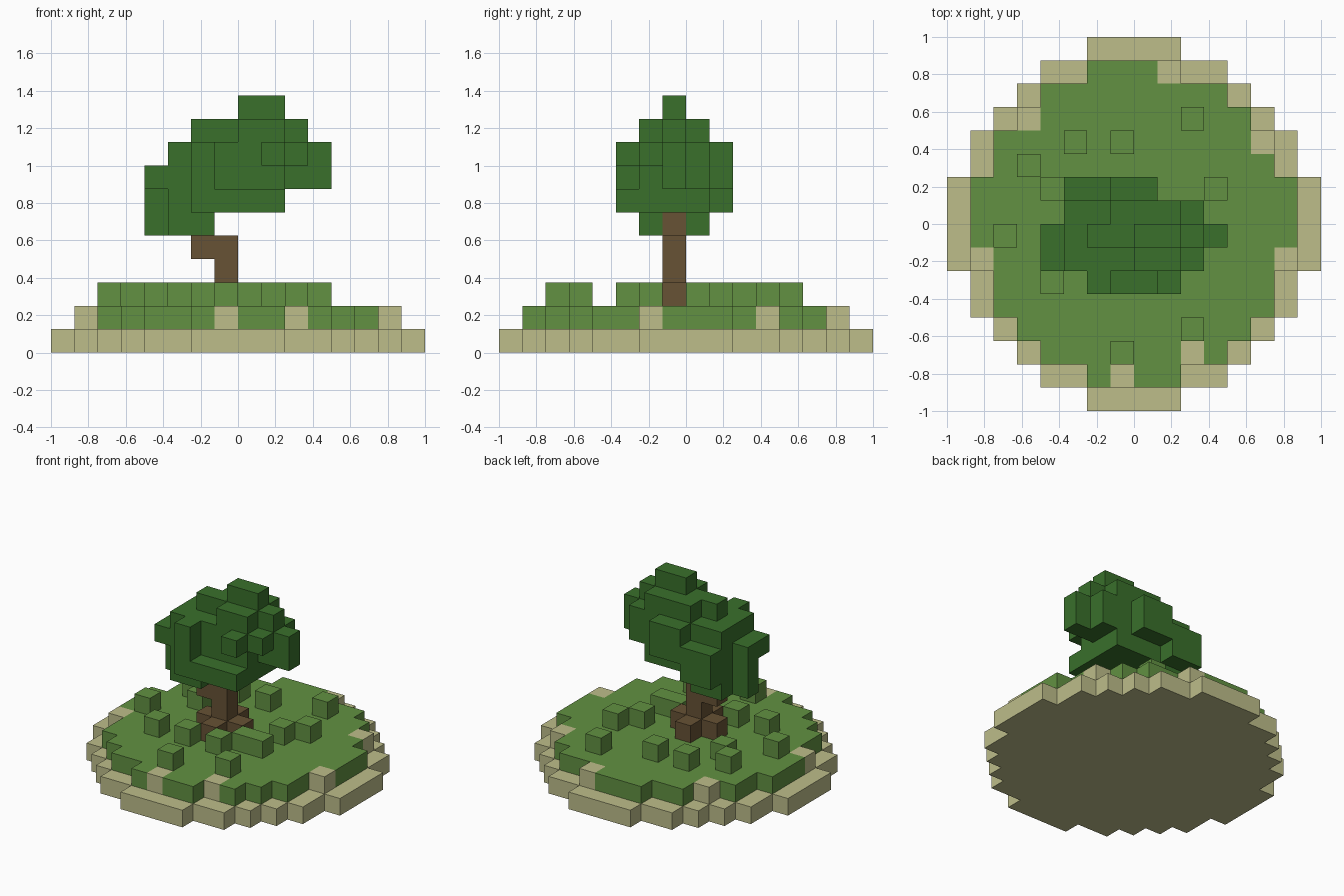
import bpy
import bmesh
from mathutils import Vector

UNIT = 0.125  # edge length of one block

default = bpy.data.objects.get("Cube")
if default:
    bpy.data.objects.remove(default, do_unlink=True)


def make_material(name, red, green, blue):
    mat = bpy.data.materials.new(name)
    mat.use_nodes = True
    colour = (red, green, blue, 1)
    mat.diffuse_color = colour
    mat.node_tree.nodes["Principled BSDF"].inputs["Base Color"].default_value = colour
    return mat


sand = make_material("sand", 0.51, 0.51, 0.255)
grass = make_material("grass green", 0.122, 0.283, 0.054)
leaf = make_material("leaf green", 0.041, 0.162, 0.024)
bark = make_material("bark brown", 0.135, 0.084, 0.035)


def disk(level, half_widths):
    """Round layer of blocks from half widths, mirrored front to back."""
    cells = set()
    for row, half in enumerate(half_widths):
        for x in range(-half, half):
            cells |= {(x, row, level), (x, -1 - row, level)}
    return cells


def rows(level, back, runs):
    """Layer of blocks from one (start, end) run per row, back to front."""
    return {(x, back - step, level)
            for step, (start, end) in enumerate(runs)
            for x in range(start, end)}


def at_level(level, places):
    return {(x, y, level) for x, y in places}


# Island layers
shore = disk(0, [8, 8, 7, 7, 6, 5, 4, 2])
meadow = disk(1, [7, 7, 6, 6, 5, 4, 2])
sandy_spots = at_level(1, [(1, 6), (-5, 4), (5, 3), (-7, -2),
                           (6, -2), (2, -6), (-1, -7)])

# Tufts scattered over the meadow
tufts = at_level(2, [(2, 4), (-3, 3), (-1, 3), (-5, 2), (-4, 1), (3, 1),
                     (2, 0), (-6, -1), (1, -2), (2, -2), (-4, -3),
                     (-2, -3), (0, -3), (2, -5), (-1, -6)])

# Trunk with a cross of roots, bending towards the right at the top
roots = at_level(2, [(-1, -1), (-2, -1), (0, -1), (-1, -2), (-1, 0)])
stem = {(-1, -1, 3), (-1, -1, 4), (-2, -1, 4), (-2, -1, 5)}
trunk = roots | stem

# Leaning crown, bottom layer to top layer
crown = rows(5, 0, [(-3, -1), (-4, -1), (-3, -1)])
crown |= rows(6, 1, [(-3, -1), (-3, 2), (-4, 2), (-3, 2), (-2, 2)])
crown |= rows(7, 1, [(-3, 1), (-3, 3), (-4, 4), (-4, 2), (-2, -1)])
crown |= rows(8, 1, [(-1, 1), (-3, 3), (-3, 4), (-3, 3), (-2, -1)])
crown |= {(1, -3, 8)}
crown |= rows(9, 0, [(-1, 2), (-2, 3), (0, 2)])
crown |= rows(10, -1, [(0, 2)])
crown -= trunk

solid = shore | meadow | tufts | trunk | crown
AXES = [Vector((1, 0, 0)), Vector((0, 1, 0)), Vector((0, 0, 1))]


def build(name, cells, materials, spots=frozenset()):
    """Mesh the exposed block faces; blocks in spots use the second material."""
    bm = bmesh.new()
    for cell in sorted(cells):
        centre = Vector(cell) + Vector((0.5, 0.5, 0.5))
        for k in range(3):
            for sign in (-1, 1):
                normal = AXES[k] * sign
                if tuple(int(c) for c in Vector(cell) + normal) in solid:
                    continue
                side = AXES[(k + 1) % 3] / 2
                up = AXES[(k + 2) % 3] * sign / 2
                mid = centre + normal / 2
                corners = [mid - side - up, mid + side - up,
                           mid + side + up, mid - side + up]
                face = bm.faces.new([bm.verts.new(c * UNIT) for c in corners])
                face.material_index = int(cell in spots)
    bmesh.ops.remove_doubles(bm, verts=bm.verts, dist=UNIT / 100)
    # Merge flat neighbours into large clean faces
    bmesh.ops.dissolve_limit(bm, angle_limit=0.01, verts=bm.verts,
                             edges=bm.edges, delimit={'MATERIAL'})
    mesh = bpy.data.meshes.new(name)
    bm.to_mesh(mesh)
    bm.free()
    for mat in materials:
        mesh.materials.append(mat)
    obj = bpy.data.objects.new(name, mesh)
    bpy.context.collection.objects.link(obj)
    return obj


build("sand_base", shore, [sand])
build("meadow", meadow, [grass, sand], sandy_spots)
build("grass_tufts", tufts, [grass])
build("tree_trunk", trunk, [bark])
build("tree_crown", crown, [leaf])
